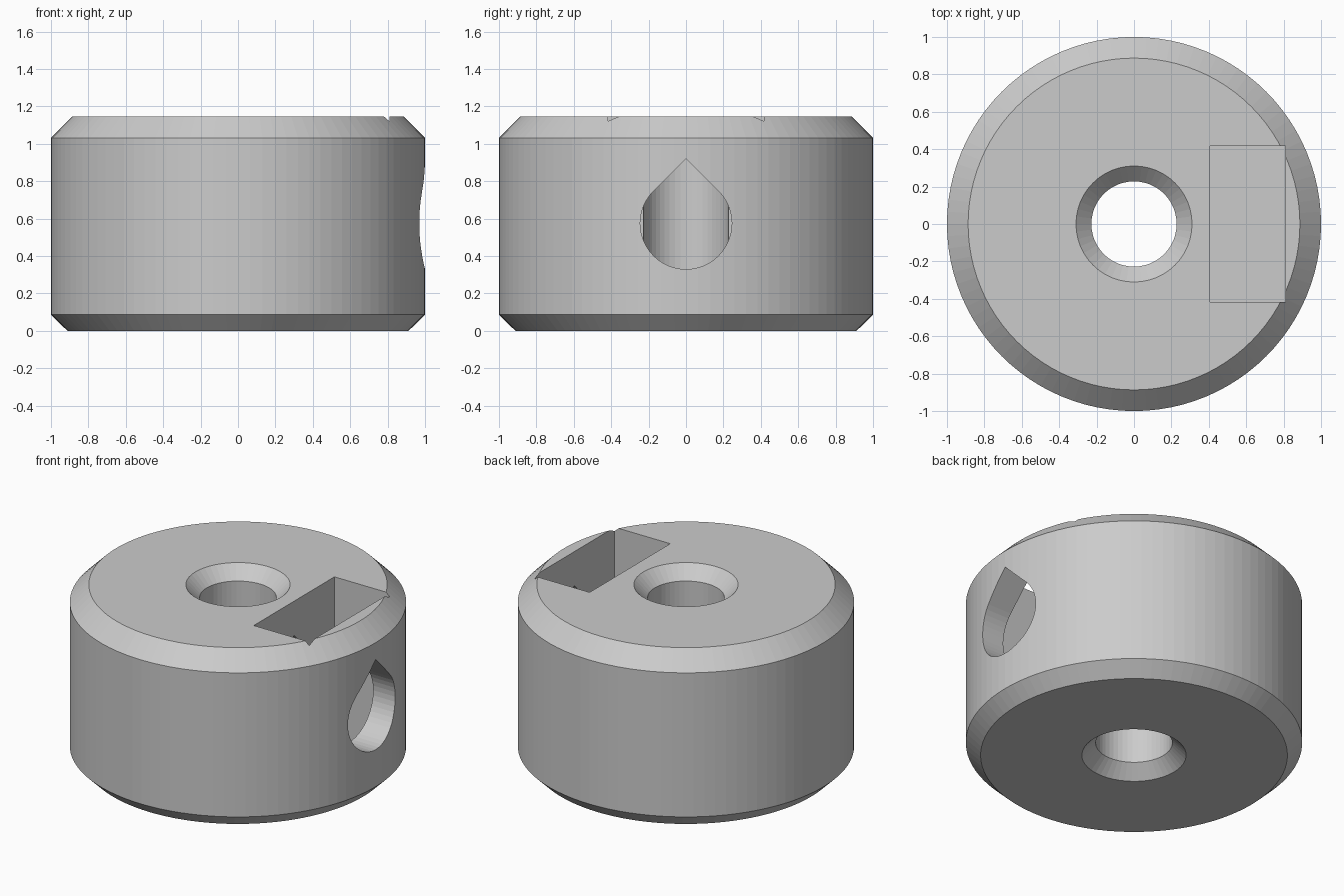
import bpy, bmesh, math
from mathutils import Vector

cube = bpy.data.objects.get("Cube")
if cube:
    bpy.data.objects.remove(cube, do_unlink=True)

HEIGHT = 1.145

grey = bpy.data.materials.new("plain_grey")
grey.use_nodes = True
grey.diffuse_color = (0.6, 0.6, 0.6, 1)
grey.node_tree.nodes["Principled BSDF"].inputs["Base Color"].default_value = (0.6, 0.6, 0.6, 1)


def finish(name, bm):
    bmesh.ops.recalc_face_normals(bm, faces=bm.faces)
    mesh = bpy.data.meshes.new(name)
    bm.to_mesh(mesh)
    bm.free()
    mesh.materials.append(grey)
    obj = bpy.data.objects.new(name, mesh)
    bpy.context.collection.objects.link(obj)
    return obj


def turned(name, profile, sides):
    """Solid of revolution about z from (radius, height) pairs, with end caps."""
    bm = bmesh.new()
    rings = [[bm.verts.new((r * math.cos(math.tau * i / sides),
                            r * math.sin(math.tau * i / sides), z))
              for i in range(sides)] for r, z in profile]
    for low, high in zip(rings, rings[1:]):
        for i in range(sides):
            j = (i + 1) % sides
            bm.faces.new((low[i], low[j], high[j], high[i]))
    bm.faces.new(rings[0])
    bm.faces.new(rings[-1])
    return finish(name, bm)


def prism(name, outline, x0, x1):
    """Extrude a (y, z) outline along x."""
    bm = bmesh.new()
    face = bm.faces.new([bm.verts.new((x0, y, z)) for y, z in outline])
    ext = bmesh.ops.extrude_face_region(bm, geom=[face])
    verts = [v for v in ext["geom"] if isinstance(v, bmesh.types.BMVert)]
    bmesh.ops.translate(bm, verts=verts, vec=Vector((x1 - x0, 0, 0)))
    return finish(name, bm)


# Chamfered collar body
collar = turned("collar_body", [(0.912, 0), (1, 0.087), (1, 1.032), (0.887, HEIGHT)], 96)

# Central bore, countersunk at both ends
bore = turned("bore_cutter", [(0.36, -0.05), (0.228, 0.083), (0.228, HEIGHT - 0.083),
                              (0.36, HEIGHT + 0.05)], 48)

# Radial teardrop screw hole, from the bore out to the left side
radius, centre = 0.245, 0.575
arc = [math.radians(135 + 270 * i / 36) for i in range(37)]
teardrop = [(radius * math.cos(a), centre + radius * math.sin(a)) for a in arc]
teardrop.append((0, centre + radius * math.sqrt(2)))
screw_hole = prism("screw_hole_cutter", teardrop, 0, 1.2)

# Rectangular nut pocket, open at the top
pocket = prism("nut_pocket_cutter",
               [(-0.418, 0.09), (0.418, 0.09), (0.418, 1.3), (-0.418, 1.3)], 0.407, 0.81)

# Cut the openings, then discard the cutters
cutters = [bore, screw_hole, pocket]
for cutter in cutters:
    cutter.hide_render = True
    mod = collar.modifiers.new(cutter.name, 'BOOLEAN')
    mod.operation = 'DIFFERENCE'
    mod.solver = 'EXACT'
    mod.object = cutter
bpy.context.view_layer.objects.active = collar
collar.select_set(True)
for mod in list(collar.modifiers):
    bpy.ops.object.modifier_apply(modifier=mod.name)
for cutter in cutters:
    bpy.data.objects.remove(cutter, do_unlink=True)
